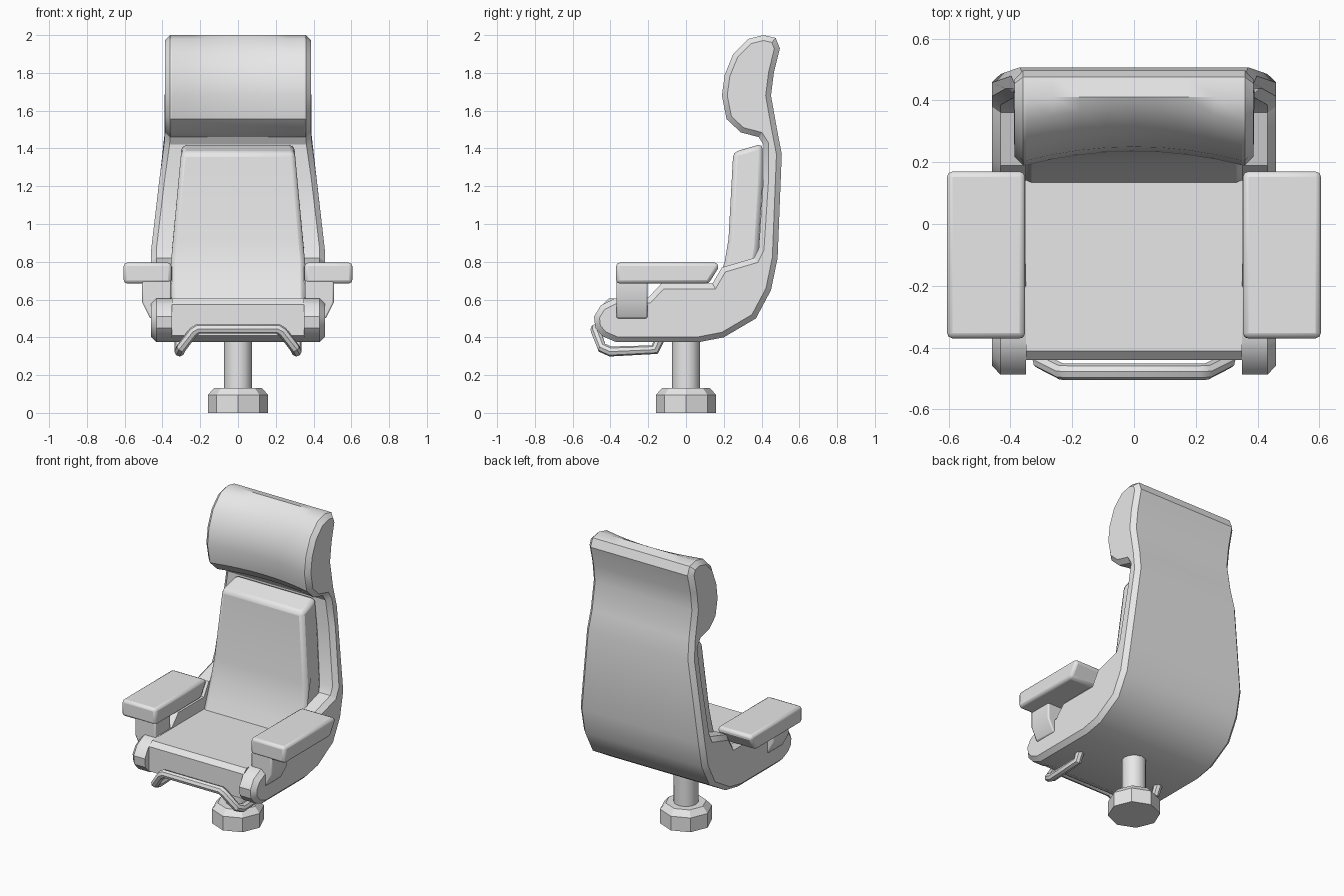
import bpy, bmesh, math
from mathutils import Vector

cube = bpy.data.objects.get("Cube")
if cube:
    bpy.data.objects.remove(cube, do_unlink=True)

grey = bpy.data.materials.new("light_grey")
grey.use_nodes = True
grey.diffuse_color = (0.8, 0.8, 0.8, 1)
grey.node_tree.nodes["Principled BSDF"].inputs["Base Color"].default_value = (0.8, 0.8, 0.8, 1)


def finish(obj, bevel=0):
    """Material, edge rounding and smooth shading."""
    obj.data.materials.append(grey)
    bpy.ops.object.select_all(action='DESELECT')
    obj.select_set(True)
    bpy.context.view_layer.objects.active = obj
    bpy.ops.object.shade_smooth_by_angle(angle=math.radians(32))
    if bevel:
        mod = obj.modifiers.new("rounding", 'BEVEL')
        mod.width, mod.segments = bevel, 2
        mod.limit_method, mod.angle_limit = 'ANGLE', math.radians(35)
    return obj


def loft(name, sections, bevel=0):
    """Skin closed rings of equal length and cap both ends."""
    bm = bmesh.new()
    rings = [[bm.verts.new(p) for p in s] for s in sections]
    n = len(rings[0])
    for a, b in zip(rings, rings[1:]):
        for i in range(n):
            j = (i + 1) % n
            bm.faces.new((a[i], a[j], b[j], b[i]))
    bm.faces.new(rings[0])
    bm.faces.new(rings[-1])
    bmesh.ops.recalc_face_normals(bm, faces=bm.faces)
    mesh = bpy.data.meshes.new(name)
    bm.to_mesh(mesh)
    bm.free()
    obj = bpy.data.objects.new(name, mesh)
    bpy.context.collection.objects.link(obj)
    return finish(obj, bevel)


def inset(points, d):
    """Shrink a counter-clockwise outline by d."""
    pts = [Vector(p) for p in points]
    out = []
    for i, p in enumerate(pts):
        e1 = (p - pts[i - 1]).normalized()
        e2 = (pts[(i + 1) % len(pts)] - p).normalized()
        n1, n2 = Vector((-e1.y, e1.x)), Vector((-e2.y, e2.x))
        n = (n1 + n2).normalized()
        out.append(p + n * d / max(0.6, n.dot(n1)))
    return out


def clamp01(t):
    return max(0, min(1, t))


def shell_width(z):
    return 0.46 - 0.073 * clamp01((z - 0.94) / 0.5)


def ring(size_x, z, y0, y1):
    x0, x1 = size_x
    return [(x0, y0, z), (x1, y0, z), (x1, y1, z), (x0, y1, z)]


# Shell profile (y, z): underside, back, headrest and inner back
shell_back = [(-0.37, 0.375), (0.07, 0.375), (0.2, 0.4), (0.37, 0.5), (0.45, 0.65),
              (0.485, 0.82), (0.507, 1.37), (0.482, 1.5), (0.45, 1.68), (0.465, 1.8),
              (0.497, 1.93), (0.475, 1.985), (0.41, 2.0), (0.33, 1.98), (0.25, 1.9),
              (0.205, 1.79), (0.19, 1.68), (0.215, 1.555), (0.29, 1.485), (0.385, 1.46),
              (0.41, 1.42), (0.41, 1.25), (0.385, 0.87), (0.36, 0.82)]
rail_front = [(0.19, 0.77), (0.14, 0.685), (-0.13, 0.685), (-0.2, 0.61), (-0.38, 0.605),
              (-0.45, 0.57), (-0.487, 0.51), (-0.48, 0.45), (-0.44, 0.405)]
centre_front = [(0.3, 0.56), (0.18, 0.5), (-0.44, 0.48), (-0.44, 0.41)]

# Side rails with chamfered outer rim
rail = shell_back + rail_front
for side, tag in ((1, "left"), (-1, "right")):
    inner = [(side * 0.35, y, z) for y, z in rail]
    outer = [(side * (shell_width(z) - 0.028), y, z) for y, z in rail]
    rim = [(side * shell_width(z), p.x, p.y) for (y, z), p in zip(rail, inset(rail, 0.028))]
    # Keep the rim height matched to its inset outline
    loft(tag + "_shell_rail", [inner, outer, rim])

# Centre of the shell, headrest front hollowed towards the middle
sections = []
for i in range(9):
    x = -0.35 + 0.7 * i / 8
    hollow = 0.045 * (1 - (x / 0.35) ** 2)
    sections.append([(x, y + (hollow if z > 1.47 and y < 0.34 else 0), z)
                     for y, z in shell_back + centre_front])
loft("shell_centre", sections)

# Back cushion, tapering upwards
cushion = [(0.12, 0.57), (0.165, 0.68), (0.205, 0.8), (0.225, 0.92), (0.25, 1.38),
           (0.405, 1.425), (0.405, 1.2), (0.385, 0.87), (0.33, 0.57)]
loft("back_cushion", [[(s * (0.357 - 0.06 * clamp01((z - 0.78) / 0.64)), y, z)
                       for y, z in cushion] for s in (-1, 1)], 0.025)

# Seat cushion
seat = [(-0.44, 0.48), (0.2, 0.48), (0.2, 0.605), (-0.41, 0.605), (-0.44, 0.575)]
loft("seat_cushion", [[(x, y, z) for y, z in seat] for x in (-0.35, 0.35)])

# Armrests and their posts
pad = [(-0.37, 0.685), (0.12, 0.685), (0.17, 0.765), (0.17, 0.795), (-0.37, 0.795)]
for side, tag in ((1, "left"), (-1, "right")):
    loft(tag + "_armrest_pad", [[(side * x, y, z) for y, z in pad] for x in (0.352, 0.605)], 0.018)
    loft(tag + "_armrest_post", [ring((side * 0.355, side * x), z, -0.368, -0.205)
                                 for z, x in ((0.5, 0.465), (0.585, 0.507), (0.7, 0.507))], 0.008)

# Bent tube under the front of the seat
half = [(0.31, -0.14, 0.39), (0.31, -0.165, 0.335), (0.31, -0.4, 0.325),
        (0.3, -0.445, 0.345), (0.235, -0.477, 0.43), (0.21, -0.478, 0.445)]
path = half + [(-x, y, z) for x, y, z in reversed(half)]
curve = bpy.data.curves.new("front_bar", 'CURVE')
curve.dimensions = '3D'
curve.bevel_depth, curve.bevel_resolution = 0.027, 2
curve.use_fill_caps = True
spline = curve.splines.new('POLY')
spline.points.add(len(path) - 1)
for point, co in zip(spline.points, path):
    point.co = (*co, 1)
bar = bpy.data.objects.new("front_bar", curve)
bpy.context.collection.objects.link(bar)
bpy.ops.object.select_all(action='DESELECT')
bar.select_set(True)
bpy.context.view_layer.objects.active = bar
bpy.ops.object.convert(target='MESH')
finish(bpy.context.view_layer.objects.active)


# Pedestal
def circle(r, z, n):
    return [(r * math.cos(math.tau * i / n), r * math.sin(math.tau * i / n), z) for i in range(n)]


loft("pedestal_column", [circle(0.075, z, 12) for z in (0.1, 0.4)])
loft("pedestal_base", [circle(r, z, 8) for r, z in ((0.16, 0), (0.16, 0.095), (0.125, 0.133))])
